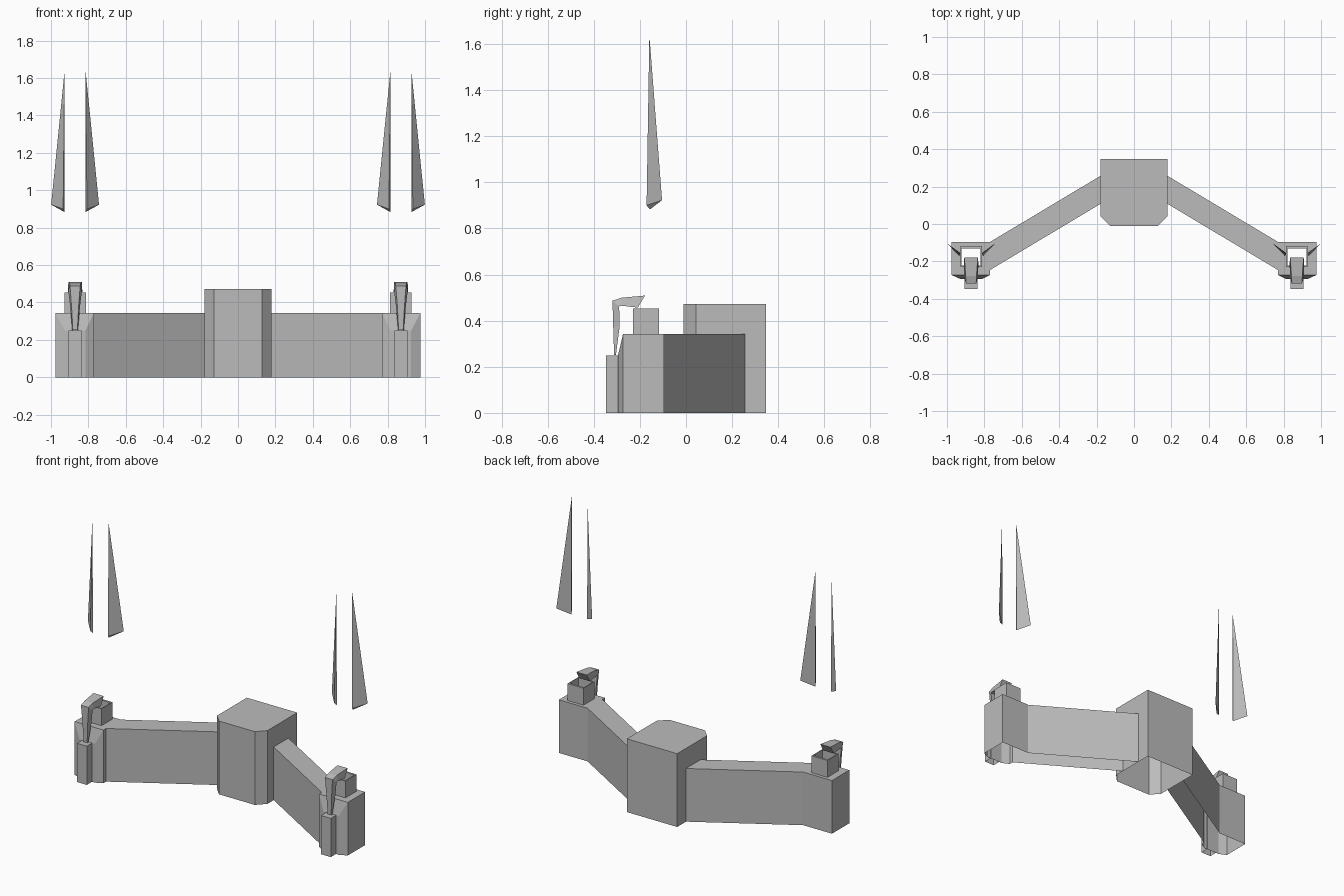
import bpy, bmesh

if "Cube" in bpy.data.objects:
    bpy.data.objects.remove(bpy.data.objects["Cube"])

grey = bpy.data.materials.new("stone_grey")
grey.diffuse_color = (0.5, 0.5, 0.5, 1)
grey.use_nodes = True
grey.node_tree.nodes["Principled BSDF"].inputs["Base Color"].default_value = grey.diffuse_color
CX = 0.871  # centre line of each end pier


def finish(name, bm, mirrored=False):
    bmesh.ops.remove_doubles(bm, verts=bm.verts, dist=1e-5)
    bmesh.ops.recalc_face_normals(bm, faces=bm.faces)
    me = bpy.data.meshes.new(name)
    bm.to_mesh(me)
    bm.free()
    me.materials.append(grey)
    ob = bpy.data.objects.new(name, me)
    bpy.context.collection.objects.link(ob)
    if mirrored:
        ob.modifiers.new("mirror", 'MIRROR').use_mirror_merge = False
    return ob


def face(bm, pts):
    bm.faces.new([bm.verts.new(p) for p in pts])


def walls(bm, outline, z0, z1, skip=()):
    """Vertical walls around an outline, leaving out the listed edges."""
    for i, (a, b) in enumerate(zip(outline, outline[1:] + outline[:1])):
        if i not in skip:
            face(bm, [(*a, z0), (*b, z0), (*b, z1), (*a, z1)])


def ring_face(bm, loops, z):
    """Flat horizontal face with holes."""
    edges = []
    for loop in loops:
        vs = [bm.verts.new((*p, z)) for p in loop]
        edges += [bm.edges.new((a, b)) for a, b in zip(vs, vs[1:] + vs[:1])]
    bmesh.ops.triangle_fill(bm, edges=edges, use_beauty=True)
    bmesh.ops.dissolve_limit(bm, angle_limit=0.01, verts=bm.verts, edges=bm.edges)


def rect(x0, x1, y0, y1):
    return [(x0, y0), (x1, y0), (x1, y1), (x0, y1)]


# Central block with cut front corners, open underneath
bm = bmesh.new()
plan = [(-0.128, -0.011), (0.128, -0.011), (0.18, 0.043), (0.18, 0.347),
        (-0.18, 0.347), (-0.18, 0.043)]
walls(bm, plan, 0, 0.473)
face(bm, [(*p, 0.473) for p in plan])
finish("central_block", bm)

# Slanted wall running into the end pier, open underneath
H = 0.343
hole = rect(CX - 0.051, CX + 0.051, -0.222, -0.13)
plan = [(0.18, 0.107), (0.77, -0.246), (0.77, -0.273), (0.975, -0.273),
        (0.975, -0.096), (0.77, -0.096), (0.18, 0.257)]
bm = bmesh.new()
ring_face(bm, [plan, hole], H)
walls(bm, plan, 0, H, skip=(2, 6))
finish("wing_wall", bm, True)

# Sloped front of the pier
bm = bmesh.new()
y0, y1, zf = -0.273, -0.295, 0.25
l0, r0, l1, r1 = 0.77, 0.975, CX - 0.055, CX + 0.055
face(bm, [(l1, y1, 0), (r1, y1, 0), (r1, y1, zf), (l1, y1, zf)])
face(bm, [(l0, y0, 0), (l1, y1, 0), (l1, y1, zf), (l0, y0, H)])
face(bm, [(r0, y0, 0), (r1, y1, 0), (r1, y1, zf), (r0, y0, H)])
face(bm, [(l0, y0, H), (r0, y0, H), (r1, y1, zf), (l1, y1, zf)])
finish("pier_front", bm, True)

# Post in front of the pier
bm = bmesh.new()
plan = rect(CX - 0.035, CX + 0.035, -0.348, -0.29)
walls(bm, plan, 0, 0.25)
face(bm, [(*p, 0.25) for p in plan])
finish("front_post", bm, True)

# Hollow square collar on the pier
bm = bmesh.new()
outer = rect(CX - 0.057, CX + 0.057, -0.23, -0.117)
ring_face(bm, [outer, hole], 0.452)
walls(bm, outer, H, 0.452)
walls(bm, hole, H, 0.452)
finish("collar", bm, True)

# Hooked spout: (outer y, z, half width, inner y, z, half width) per section
sections = [(-0.312, 0.252, 0.012, -0.304, 0.252, 0.015),
            (-0.316, 0.380, 0.019, -0.288, 0.375, 0.026),
            (-0.319, 0.487, 0.027, -0.290, 0.462, 0.036),
            (-0.278, 0.500, 0.029, -0.280, 0.465, 0.037),
            (-0.178, 0.509, 0.036, -0.209, 0.457, 0.039)]
bm = bmesh.new()
loops = [[(CX - wo, yo, zo), (CX + wo, yo, zo), (CX + wi, yi, zi), (CX - wi, yi, zi)]
         for yo, zo, wo, yi, zi, wi in sections]
for a, b in zip(loops, loops[1:]):
    for i in range(4):
        j = (i + 1) % 4
        face(bm, [a[i], a[j], b[j], b[i]])
face(bm, loops[0])
face(bm, loops[-1])
finish("hooked_spout", bm, True)

# Two tall spikes floating above each pier
for side, name in ((1, "outer_spike"), (-1, "inner_spike")):
    bm = bmesh.new()
    tip = (CX + side * 0.056, -0.159, 1.64)
    base = [(CX + side * 0.128, -0.104, 0.923), (CX + side * 0.056, -0.156, 0.883),
            (CX + side * 0.064, -0.171, 0.9)]
    face(bm, base)
    for i in range(3):
        face(bm, [base[i], base[(i + 1) % 3], tip])
    finish(name, bm, True)
